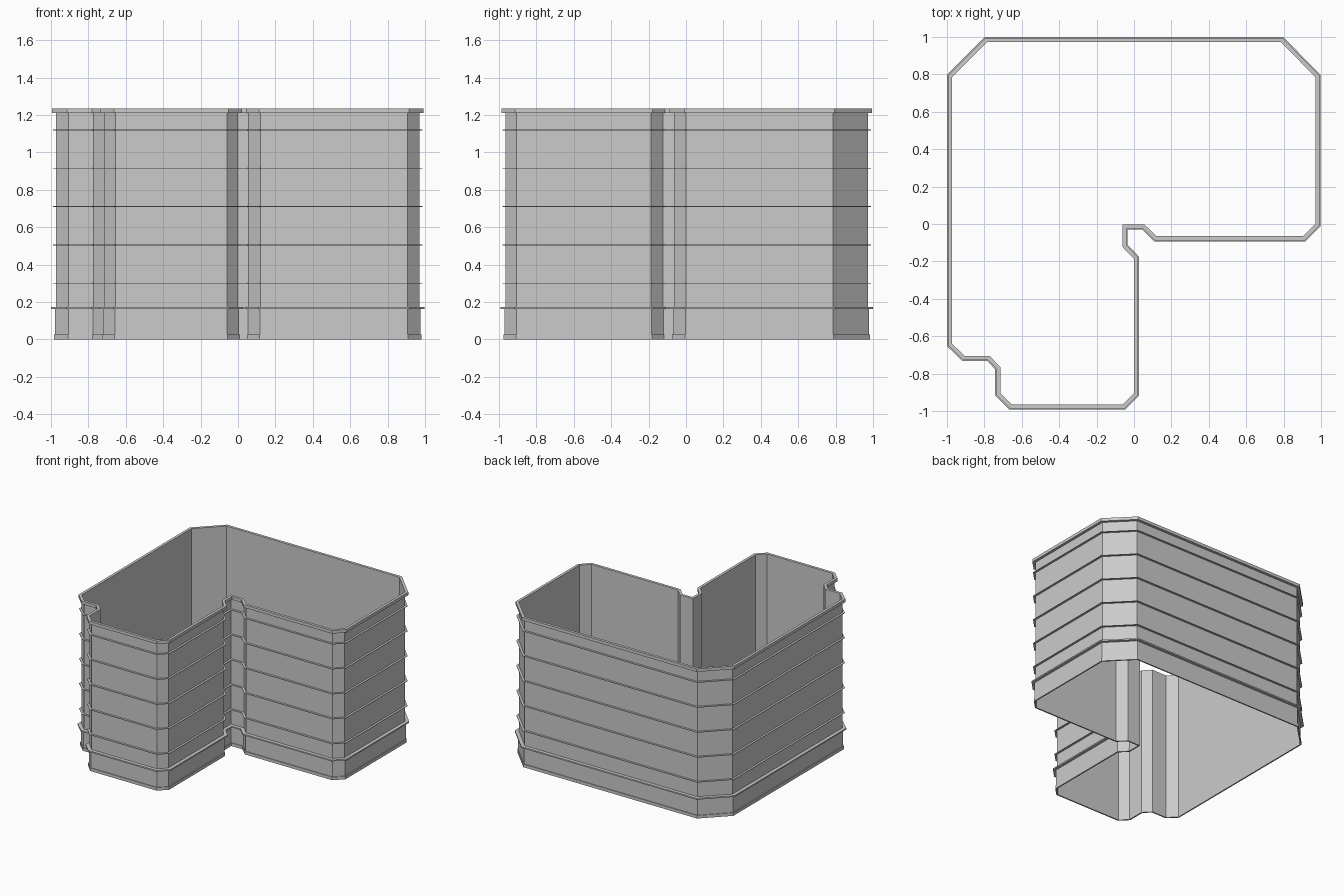
import bpy, bmesh
from mathutils import Vector

if "Cube" in bpy.data.objects:
    bpy.data.objects.remove(bpy.data.objects["Cube"])

# Wall footprint, counter-clockwise from the back right corner
FOOTPRINT = [(0.785, 0.973), (-0.785, 0.973), (-0.973, 0.785), (-0.973, -0.64),
             (-0.905, -0.705), (-0.772, -0.705), (-0.715, -0.765), (-0.715, -0.905),
             (-0.655, -0.965), (-0.06, -0.965), (0.0, -0.905), (0.0, -0.187),
             (-0.062, -0.122), (-0.062, -0.002), (0.055, -0.002), (0.12, -0.065),
             (0.905, -0.065), (0.97, 0.0), (0.97, 0.785)]


def offset_outline(d):
    """Footprint pushed outwards by d with mitred corners."""
    pts = [Vector(p) for p in FOOTPRINT]
    out = []
    for i, p in enumerate(pts):
        a = (p - pts[i - 1]).normalized()
        b = (pts[(i + 1) % len(pts)] - p).normalized()
        na, nb = Vector((a.y, -a.x)), Vector((b.y, -b.x))
        out.append(p + (na + nb) * d / (1 + na.dot(nb)))
    return out


def sweep(name, profile):
    """Run an (offset, height) profile around the footprint."""
    bm = bmesh.new()
    rings = [[bm.verts.new((p.x, p.y, z)) for p in offset_outline(d)] for d, z in profile]
    n = len(FOOTPRINT)
    for lo, hi in zip(rings, rings[1:]):
        for i in range(n):
            j = (i + 1) % n
            bm.faces.new((lo[i], lo[j], hi[j], hi[i]))
    mesh = bpy.data.meshes.new(name)
    bm.to_mesh(mesh)
    bm.free()
    obj = bpy.data.objects.new(name, mesh)
    bpy.context.collection.objects.link(obj)
    return obj


# Plain wall shell, open at top and bottom
sweep("wall_shell", [(0, 0), (0, 1.235)])

# Plinth with foot strip and projecting ledge
sweep("plinth", [(0, 0), (0.011, 0), (0.011, 0.025), (0.005, 0.025),
                 (0.005, 0.163), (0.028, 0.163), (0.028, 0.174), (0, 0.174)])

# Thin ledges between the wall bands
for k in range(5):
    z = 0.298 + 0.205 * k
    sweep(f"wall_ledge_{k + 1}", [(0, z), (0.017, z), (0.017, z + 0.004), (0, z + 0.004)])

# Cornice around the top rim
sweep("cornice", [(0, 1.21), (0.022, 1.21), (0.022, 1.235), (0, 1.235)])
